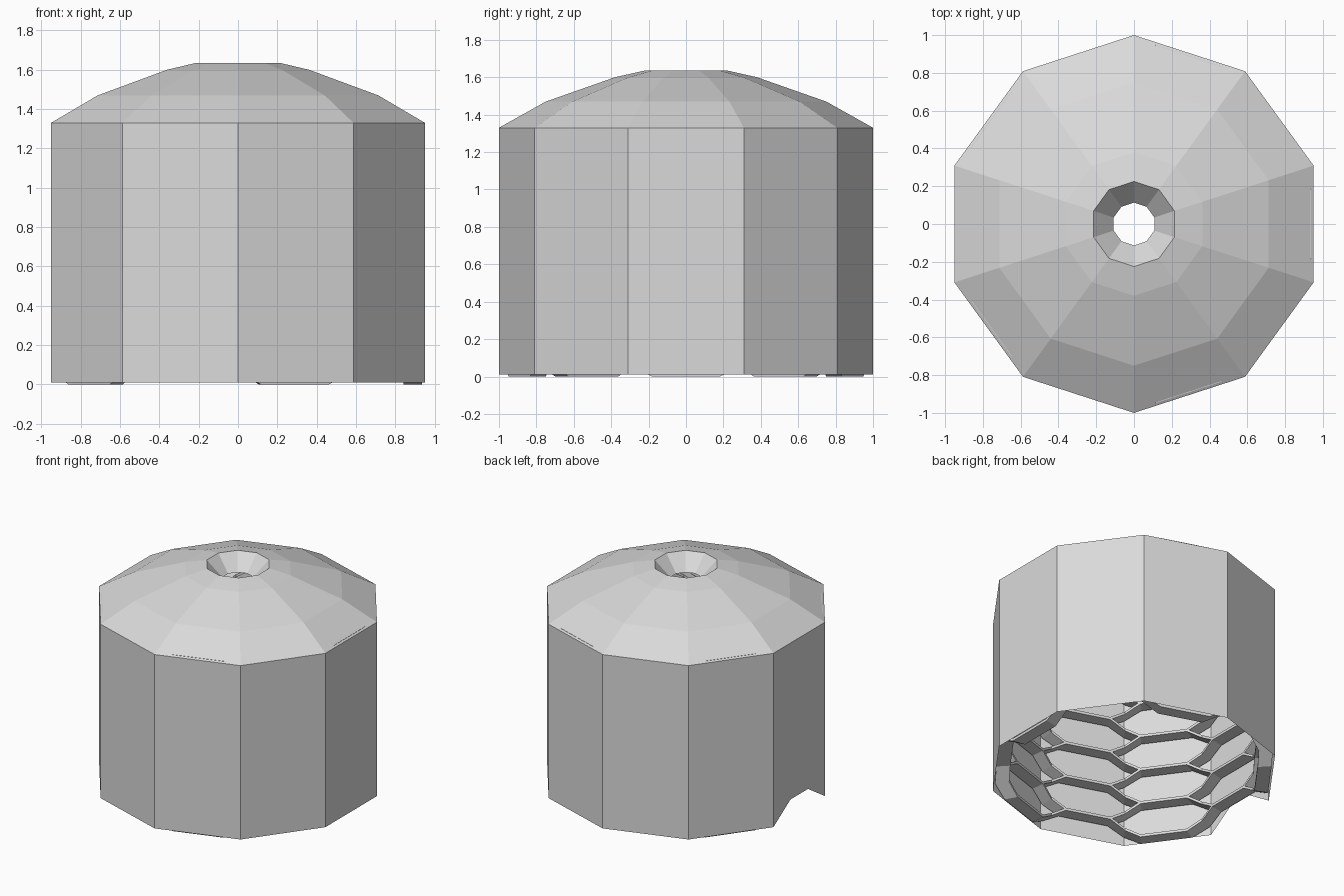
import bpy
import bmesh
import math
from mathutils import Vector

cube = bpy.data.objects.get("Cube")
if cube:
    bpy.data.objects.remove(cube, do_unlink=True)

SIDES = 10
BASE, EAVES = 0.01, 1.33           # bottom and top of the wall
ROWS = 5                           # honeycomb cells up the wall
CELL = (EAVES - BASE) / ROWS
NOTCH_SIDE = 2                     # the wall panel that faces -x

grey = bpy.data.materials.new("light_grey")
grey.use_nodes = True
grey.diffuse_color = (0.7, 0.7, 0.7, 1)
grey.node_tree.nodes["Principled BSDF"].inputs["Base Color"].default_value = (0.7, 0.7, 0.7, 1)


def corner(k, r, z):
    a = math.radians(90 + 360 / SIDES * k)
    return Vector((r * math.cos(a), r * math.sin(a), z))


def along(s, r, z):
    """Point on the ten-sided ring, s counted in panels."""
    k = math.floor(s)
    return corner(k, r, z).lerp(corner(k + 1, r, z), s - k)


def finish(name, bm):
    bmesh.ops.remove_doubles(bm, verts=bm.verts, dist=0.0001)
    bmesh.ops.recalc_face_normals(bm, faces=bm.faces)
    mesh = bpy.data.meshes.new(name)
    bm.to_mesh(mesh)
    bm.free()
    mesh.materials.append(grey)
    obj = bpy.data.objects.new(name, mesh)
    bpy.context.collection.objects.link(obj)
    return obj


def add_face(bm, points):
    bm.faces.new([bm.verts.new(p) for p in points])


# Outer wall, one panel cut away at the foot
bm = bmesh.new()
for k in range(SIDES):
    panel = [corner(k, 1, EAVES), corner(k, 1, BASE)]
    if k == NOTCH_SIDE:
        panel += [along(k + f, 1, BASE + CELL / 2) for f in (0.33, 0.67)]
    panel += [corner(k + 1, 1, BASE), corner(k + 1, 1, EAVES)]
    add_face(bm, panel)
finish("outer_wall", bm)


# Domed roof and the funnel sunk into its top
def lathe(name, profile):
    bm = bmesh.new()
    for (r0, z0), (r1, z1) in zip(profile, profile[1:]):
        for k in range(SIDES):
            add_face(bm, [corner(k, r0, z0), corner(k + 1, r0, z0),
                          corner(k + 1, r1, z1), corner(k, r1, z1)])
    return finish(name, bm)


lathe("roof", [(1, EAVES), (0.75, 1.47), (0.38, 1.6), (0.225, 1.635)])
lathe("roof_funnel", [(0.225, 1.635), (0.113, 1.52)])

# Honeycomb ribs lining the inside of the wall
OUTER, INNER, HALF = 0.985, 0.885, 0.01
START, END = 0.2, 0.8              # ends of the level bar on each panel
bm = bmesh.new()


def rib(s0, z0, s1, z1):
    ends = []
    for s, z in ((s0, z0), (s1, z1)):
        # keep a point on a corner attached to the right panel
        ends.append([along(s, r, z + dz) for r, dz in
                     ((OUTER, -HALF), (INNER, -HALF), (INNER, HALF), (OUTER, HALF))])
    a, b = ends
    for i in range(4):
        j = (i + 1) % 4
        add_face(bm, [a[i], a[j], b[j], b[i]])


for k in range(SIDES):
    raised = k % 2 == 0
    levels = ROWS if raised else ROWS + 1
    for row in range(levels):
        z = BASE + CELL * (row + (0.5 if raised else 0))
        rib(k + START, z, k + END, z)
        for step in (-CELL / 4, CELL / 4):
            # half struts to the corners, met there by the next panel's
            if BASE < z + step < EAVES:
                rib(k + END, z, k + 1, z + step)
                rib(k, z + step, k + START, z)
finish("honeycomb_ribs", bm)
